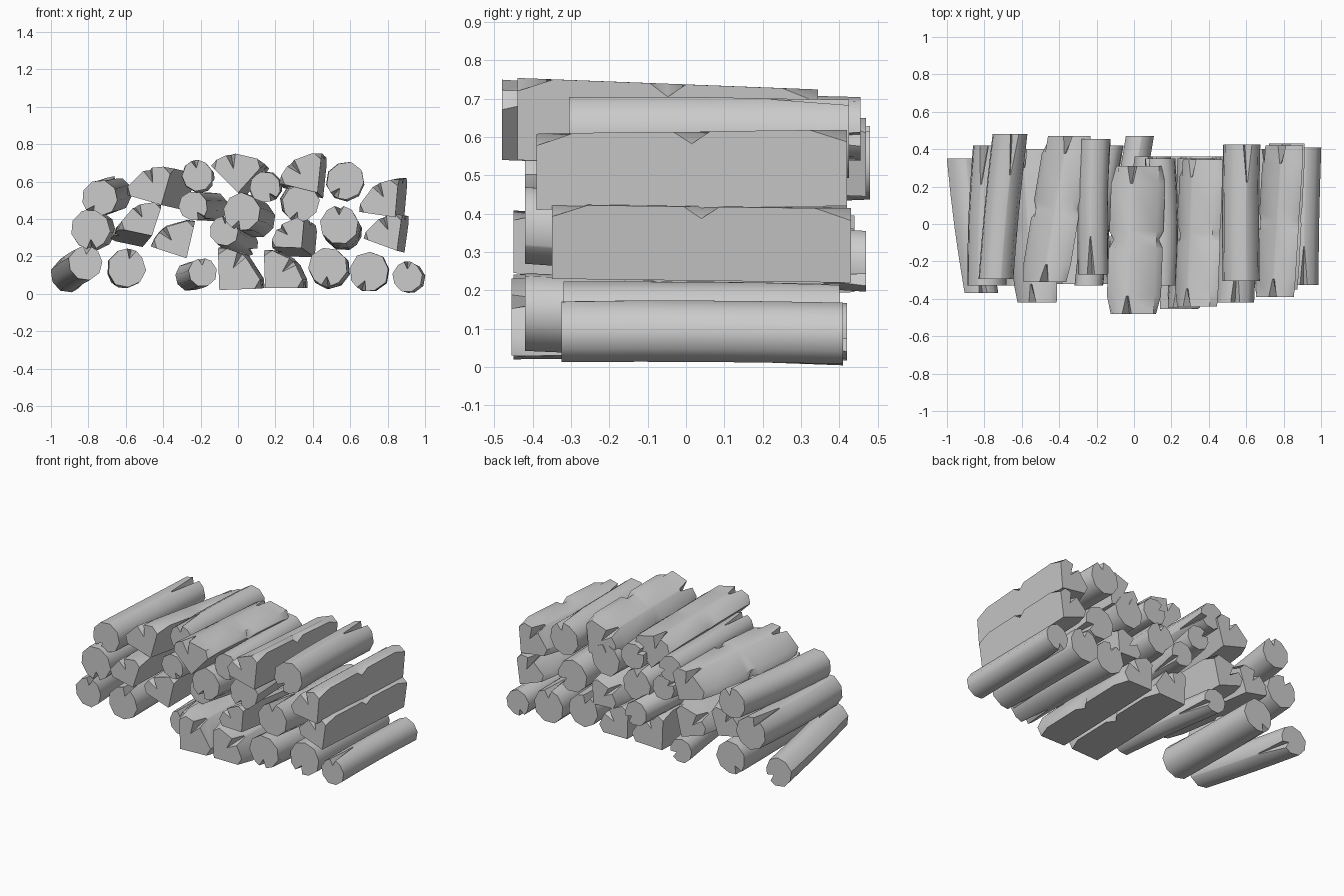
import bpy, bmesh, math, random
from mathutils import Vector

if "Cube" in bpy.data.objects:
    bpy.data.objects.remove(bpy.data.objects["Cube"])

random.seed(7)


def skin(name, rings):
    """Join cross-section rings into a closed log with flat ends."""
    bm = bmesh.new()
    loops = [[bm.verts.new(p) for p in ring] for ring in rings]
    n = len(loops[0])
    for a, b in zip(loops, loops[1:]):
        for i in range(n):
            j = (i + 1) % n
            bm.faces.new((a[i], a[j], b[j], b[i]))
    bm.faces.new(loops[0][::-1])
    bm.faces.new(loops[-1])
    bmesh.ops.recalc_face_normals(bm, faces=bm.faces)
    me = bpy.data.meshes.new(name)
    bm.to_mesh(me)
    bm.free()
    ob = bpy.data.objects.new(name, me)
    bpy.context.collection.objects.link(ob)
    bpy.context.view_layer.objects.active = ob
    ob.select_set(True)
    bpy.ops.object.shade_smooth_by_angle(angle=math.radians(46))
    ob.select_set(False)


def round_log(name, front, back, r):
    """Whole log from front (x, y, z) to back, split by a tapering crack at each end."""
    sides = 9
    start = math.pi / 2 + random.uniform(-.3, .3)
    crack_f, crack_b = random.choice([(0, 4), (0, 6), (4, 0), (5, 1)])
    spokes = []                                   # angle, radius, cracked end, side
    for i in range(sides):
        a = start + i * math.tau / sides
        k = r * random.uniform(.97, 1.04)
        if i in (crack_f, crack_b):
            end = 0 if i == crack_f else 1
            spokes += [(a, k, end, -1), (a, k, end, 0), (a, k, end, 1)]
        else:
            spokes.append((a, k, None, 0))
    bend = Vector((random.uniform(-.014, .014), 0, random.uniform(-.008, .008)))
    f, b = Vector(front), Vector(back)
    rings = []
    for t in (0, .28, .5, .72, 1):
        c = f.lerp(b, t) + bend * math.sin(math.pi * t)
        ring = []
        for a, k, end, side in spokes:
            a += side * (.24 if end == t else .03)
            k = k * .5 if end == t and side == 0 else k
            ring.append(c + Vector((math.cos(a) * k, 0, math.sin(a) * k)))
        rings.append(ring)
    skin(name, rings)


def split_log(name, apex, r, a0, a1, y0, y1, dx, dz):
    """Split log: pie-slice section with its apex at (x, z), shifted toward the back."""
    a0, a1 = math.radians(a0), math.radians(a1)
    mid = (a0 + a1) / 2 + random.uniform(-.2, .2)
    step = (a1 - a0) * .14
    spokes = [a0, a0 + step, mid, mid, mid, a1 - step, a1]
    rings = []
    for t in (0, .12, .44, .5, .56, .88, 1):
        c = Vector((apex[0] + dx * t, y0 + (y1 - y0) * t, apex[1] + dz * t))
        ring = [c]
        tip = t in (0, 1)
        for i, a in enumerate(spokes):
            k = r
            if i in (0, 6) and (tip or t == .5):   # chipped bark edges
                k *= .84
            if i in (2, 4):                        # crack sides close inward
                a += (i - 3) * (.12 if tip else .03)
            if i == 3 and tip:
                k *= .62
            ring.append(c + Vector((math.cos(a) * k, 0, math.sin(a) * k)))
        rings.append(ring)
    skin(name, rings)


# whole logs: front centre, back centre, radius
ROUND = [
    # bottom layer
    ((-.815, -.37, .165), (-.91, .35, .10), .092),
    ((-.595, -.33, .135), (-.60, .40, .13), .103),
    ((-.19, -.32, .115), (-.26, .42, .092), .077),
    ((.48, -.42, .145), (.485, .36, .13), .103),
    ((.70, -.32, .12), (.705, .40, .115), .105),
    ((.905, -.325, .09), (.92, .41, .085), .08),
    # middle layers
    ((-.79, -.33, .345), (-.76, .42, .34), .105),
    ((-.075, -.28, .335), (.03, .47, .275), .078),
    ((.54, -.42, .37), (.56, .36, .335), .103),
    ((-.24, -.33, .47), (-.13, .42, .465), .078),
    ((.02, -.36, .44), (.10, .36, .40), .10),
    ((.335, -.42, .485), (.33, .35, .495), .10),
    ((-.74, -.295, .51), (-.665, .48, .53), .095),
    # top layer
    ((-.215, -.27, .63), (-.205, .455, .62), .083),
    ((.145, -.33, .57), (.14, .35, .57), .083),
    ((.575, -.305, .605), (.578, .425, .595), .10),
]
# split logs: apex, radius, start and end angle, front y, back y, shift x, shift z
SPLIT = [
    # bottom layer
    ((-.10, .02), .225, 2, 92, -.45, .36, .02, .005),
    ((.145, .03), .205, 0, 92, -.455, .36, .025, 0),
    # middle layers
    ((-.46, .31), .18, 72, 168, -.42, .40, -.05, -.06),
    ((-.275, .19), .20, 77, 162, -.32, .44, .0, .005),
    ((.34, .245), .165, 85, 178, -.45, .36, .07, -.05),
    ((.85, .23), .195, 82, 160, -.35, .43, .04, -.01),
    ((.84, .41), .20, 85, 172, -.39, .42, .05, .01),
    # top layer
    ((-.41, .475), .205, 74, 164, -.31, .47, .13, -.03),
    ((0, .54), .21, 48, 135, -.48, .31, .03, -.03),
    ((.425, .54), .215, 84, 166, -.44, .345, .03, -.03),
]

for i, (f, b, r) in enumerate(ROUND):
    round_log(f"round_log_{i + 1}", f, b, r)
for i, s in enumerate(SPLIT):
    split_log(f"split_log_{i + 1}", *s)
